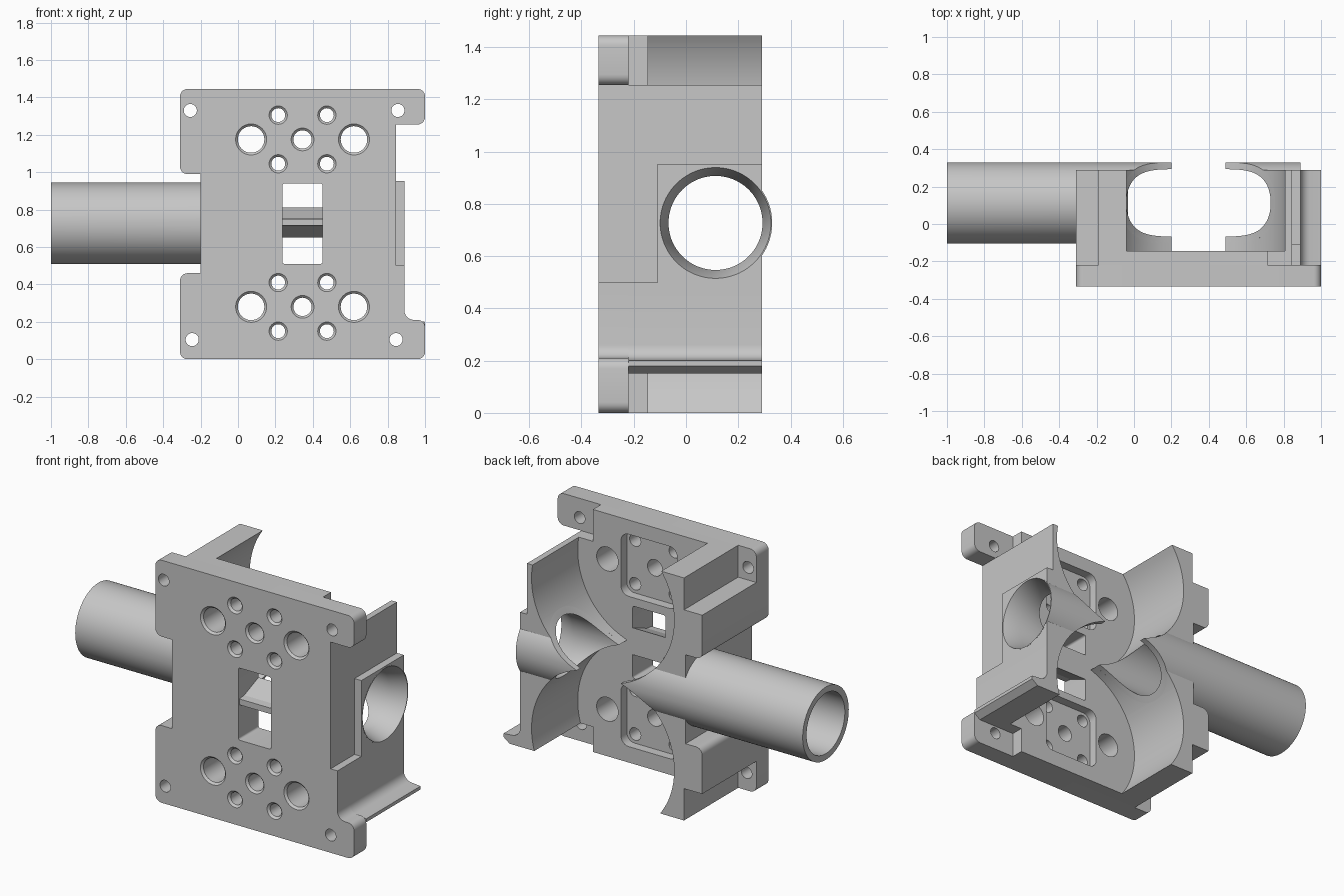
import bpy, bmesh, math
from mathutils import Vector

cube = bpy.data.objects.get("Cube")
if cube:
    bpy.data.objects.remove(cube, do_unlink=True)

grey = bpy.data.materials.new("matte_grey")
grey.use_nodes = True
colour = (0.57, 0.57, 0.57, 1)
grey.diffuse_color = colour
grey.node_tree.nodes["Principled BSDF"].inputs["Base Color"].default_value = colour

FRONT, STEP, RECESS, FLOOR, BACK = -0.335, -0.22, -0.2, -0.145, 0.29
WHEEL_X, WHEEL_R, WHEEL_Z = 0.345, 0.47, (0.28, 1.175)
BORE_Y, BORE_Z, CUT_R = 0.113, 0.727, 0.212
LOW, HIGH, TOP = BORE_Z - CUT_R, BORE_Z + CUT_R, 1.445
parts = []


def make(name, bm):
    bmesh.ops.recalc_face_normals(bm, faces=bm.faces)
    mesh = bpy.data.meshes.new(name)
    bm.to_mesh(mesh)
    bm.free()
    mesh.materials.append(grey)
    ob = bpy.data.objects.new(name, mesh)
    bpy.context.collection.objects.link(ob)
    parts.append(ob)


def outline(points, steps=6):
    """Corners as (x, z) or (x, z, radius); rounded corners become arcs."""
    out = []
    for i, (x, z, *r) in enumerate(points):
        p = Vector((x, z))
        if not r:
            out.append(p)
            continue
        a = (Vector(points[i - 1][:2]) - p).normalized() * r[0]
        b = (Vector(points[(i + 1) % len(points)][:2]) - p).normalized() * r[0]
        for k in range(steps + 1):
            t = k / steps * math.pi / 2
            out.append(p + a * (1 - math.sin(t)) + b * (1 - math.cos(t)))
    return out


def rect(x0, x1, z0, z1, r):
    return outline([(x0, z0, r), (x1, z0, r), (x1, z1, r), (x0, z1, r)])


def circle(x, z, r, sides=32):
    return [Vector((x + r * math.cos(math.tau * k / sides), z + r * math.sin(math.tau * k / sides)))
            for k in range(sides)]


def slab(name, y0, y1, front, back=None):
    """Plate between two matching sets of loops: the outline, then any holes."""
    bm = bmesh.new()
    rings = []
    for y, loops in ((y0, front), (y1, back or front)):
        level = [[bm.verts.new((p.x, y, p.y)) for p in loop] for loop in loops]
        edges = [bm.edges.new((ring[i - 1], ring[i])) for ring in level for i in range(len(ring))]
        bmesh.ops.triangle_fill(bm, edges=edges, use_beauty=True, normal=(0, 1, 0))
        rings.append(level)
    for a, b in zip(*rings):
        for i in range(len(a)):
            bm.faces.new((a[i - 1], a[i], b[i], b[i - 1]))
    make(name, bm)


def loft(name, zs, section):
    """Stack of rectangles (x0, x1, y0, y1) up the z axis."""
    bm = bmesh.new()
    rows = []
    for z in zs:
        x0, x1, y0, y1 = section(z)
        rows.append([bm.verts.new((x, y, z)) for x, y in ((x0, y0), (x1, y0), (x1, y1), (x0, y1))])
    bm.faces.new(rows[0])
    bm.faces.new(rows[-1])
    for a, b in zip(rows, rows[1:]):
        for i in range(4):
            bm.faces.new((a[i - 1], a[i], b[i], b[i - 1]))
    make(name, bm)


def wall_x(side, z):
    """Edge of the round wheel pockets at height z."""
    centre = WHEEL_Z[0] if z < sum(WHEEL_Z) / 2 else WHEEL_Z[1]
    return WHEEL_X + side * math.sqrt(WHEEL_R ** 2 - (z - centre) ** 2)


def arc(side, z0, z1, steps=28):
    zs = [z0 + (z1 - z0) * k / steps for k in range(steps + 1)]
    return [(wall_x(side, z), z) for z in zs]


def tube(name, side, far, far_r, taper_x, sides=96):
    """Pipe whose inner end follows the wheel pockets."""
    bm = bmesh.new()
    rows = []
    for k in range(sides):
        c, s = math.cos(math.tau * k / sides), math.sin(math.tau * k / sides)
        section = [(.217, None), (.217, far), (far_r, far), (.18, taper_x), (.18, None)]
        rows.append([bm.verts.new((wall_x(side, BORE_Z + r * s) if x is None else x,
                                   BORE_Y + r * c, BORE_Z + r * s)) for r, x in section])
    for k in range(sides):
        a, b = rows[k - 1], rows[k]
        for i in range(5):
            bm.faces.new((a[i - 1], a[i], b[i], b[i - 1]))
    make(name, bm)


# Hole layout: shaft, vents, motor screws, corner screws
motor_holes, corner_holes = [], []
for z in WHEEL_Z:
    motor_holes += [(WHEEL_X, z, .049)]
    motor_holes += [(WHEEL_X + sx * .13, z + sz * .13, .037) for sx in (-1, 1) for sz in (-1, 1)]
vents = [(WHEEL_X + sx * .275, z, .071) for z in WHEEL_Z for sx in (-1, 1)]
corner_holes = [(-.255, 1.33, .035), (.855, 1.33, .035), (-.245, .105, .035), (.845, .105, .035)]
window = [rect(.237, .453, .51, .94, .012)]


def cut(holes, grow=0):
    return [circle(x, z, r + grow) for x, z, r in holes]


# Mounting plate with four ears and softened hole rims
plate = [outline([
    (-.31, 0, .04), (1, 0, .04), (1, .21, .04), (.89, .21, .05), (.89, .5),
    (.845, .5), (.845, 1.255), (1, 1.255, .04), (1, TOP, .04),
    (-.31, TOP, .04), (-.31, .99, .04), (-.2, .99), (-.2, .46), (-.31, .46, .04)])]
fixed = window + cut(corner_holes)
through = motor_holes + vents
slab("plate_face", FRONT, FRONT + .012, plate + fixed + cut(through, .012),
     plate + fixed + cut(through))
slab("mounting_plate", FRONT + .012, STEP, plate + fixed + cut(through))

# Pocket floor with motor recesses
lip = [(.96, .15), (1, .18), (1, .2), (.89, .21, .05), (.89, .5), (.845, .5)]
base = [outline([(-.19, 0), (.715, 0), (.715, .15)] + lip + [
    (.845, 1.255), (.715, 1.255), (.715, TOP), (-.19, TOP), (-.19, 1.255),
    (-.31, 1.255), (-.31, .99, .04), (-.2, .99), (-.2, .46), (-.31, .46, .04),
    (-.31, .19), (-.19, .19)])]
recesses = [rect(WHEEL_X - .185, WHEEL_X + .185, z - .185, z + .185, .05) for z in WHEEL_Z]
slab("floor_base", STEP, RECESS, base + window + cut(through))
slab("pocket_floor", RECESS, FLOOR, base + window + recesses + cut(vents))

# Pocket walls below and above the bore
slab("left_wall_lower", FLOOR, BACK, [outline(arc(-1, LOW, 0) + [
    (-.19, 0), (-.19, .19), (-.31, .19), (-.31, .46, .04), (-.2, .46), (-.2, LOW)])])
slab("left_wall_upper", FLOOR, BACK, [outline(arc(-1, HIGH, TOP) + [
    (-.19, TOP), (-.19, 1.255), (-.31, 1.255), (-.31, .99, .04), (-.2, .99), (-.2, HIGH)])])
slab("right_wall_lower", FLOOR, BACK, [outline(arc(1, LOW, .15) + lip + [(.845, LOW)])])
slab("right_wall_upper", FLOOR, BACK, [outline(arc(1, HIGH, 1.255) + [
    (.845, 1.255), (.845, HIGH)])])

# Raised block around the bore entry
for name, z0, z1 in (("lower", .5, LOW), ("upper", HIGH, .952)):
    slab("bore_block_" + name, -.11, BACK, [outline([(.8, z0), (.89, z0), (.89, z1), (.8, z1)])])

# Wall material in front of and behind the bore
def gap(z):
    return math.sqrt(max(CUT_R ** 2 - (z - BORE_Z) ** 2, 0))


bore_zs = [BORE_Z - CUT_R * math.cos(math.pi * k / 40) for k in range(41)]
loft("left_bore_front", bore_zs, lambda z: (-.2, wall_x(-1, z), FLOOR, BORE_Y - gap(z)))
loft("right_bore_front", bore_zs, lambda z: (wall_x(1, z), .845, FLOOR, BORE_Y - gap(z)))
loft("bore_block_front", bore_zs, lambda z: (.84, .89, -.11, BORE_Y - gap(z)))
for name, zs in (("lower", [z for z in bore_zs if z < BORE_Z - .118]),
                 ("upper", [z for z in bore_zs if z > BORE_Z + .118])):
    loft("left_bore_back_" + name, zs, lambda z: (-.2, wall_x(-1, z), BORE_Y + gap(z), BACK))
    loft("right_bore_back_" + name, zs, lambda z: (wall_x(1, z), .89, BORE_Y + gap(z), BACK))

# Barrel and flared entry
tube("barrel", -1, -1, .18, -.9)
tube("entry_tube", 1, .891, .212, .79)

# Tapered bar across the window: (y, bottom, top)
bar = [(-.325, .715, .75), (-.28, .71, .755), (FLOOR, .65, .81)]
for (y0, b0, t0), (y1, b1, t1) in zip(bar, bar[1:]):
    ends = [[Vector(p) for p in ((.23, b), (.46, b), (.46, t), (.23, t))] for b, t in ((b0, t0), (b1, t1))]
    slab("window_bar", y0, y1, [ends[0]], [ends[1]])

# Smooth the round surfaces and keep the edges crisp
bpy.ops.object.select_all(action="DESELECT")
for ob in parts:
    ob.select_set(True)
bpy.context.view_layer.objects.active = parts[0]
bpy.ops.object.shade_smooth_by_angle(angle=math.radians(25))
